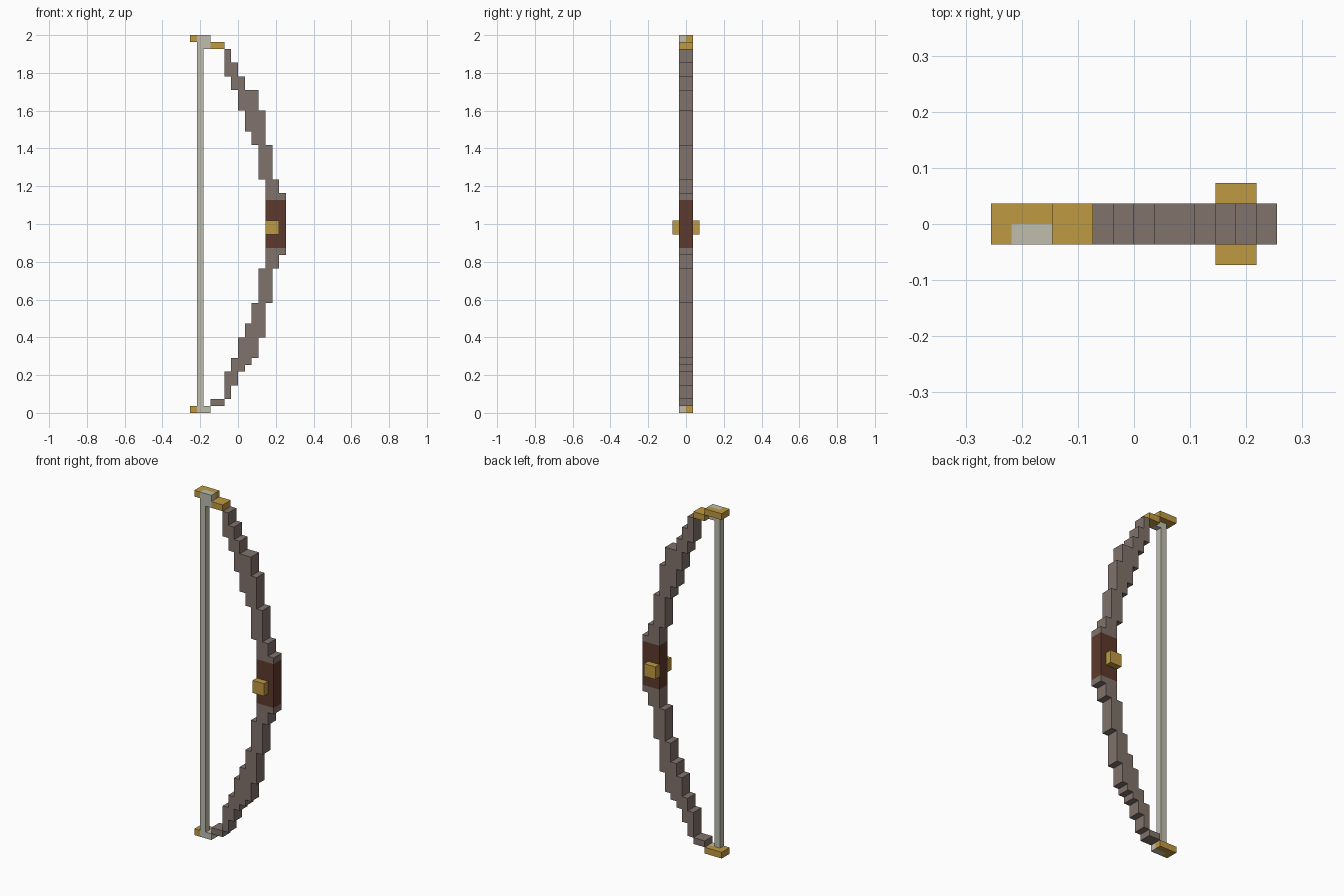
import bpy
import bmesh

if "Cube" in bpy.data.objects:
    bpy.data.objects.remove(bpy.data.objects["Cube"], do_unlink=True)

UNIT = 2 / 55  # one block of the stepped grid


def material(name, rgb):
    mat = bpy.data.materials.new(name)
    mat.use_nodes = True
    color = (*rgb, 1)
    mat.diffuse_color = color
    mat.node_tree.nodes["Principled BSDF"].inputs["Base Color"].default_value = color
    return mat


wood = material("grey_brown_wood", (0.22, 0.17, 0.145))
leather = material("dark_brown_leather", (0.11, 0.042, 0.025))
gold = material("gold", (0.53, 0.32, 0.055))
cord = material("pale_cord", (0.52, 0.51, 0.42))


def blocks(name, mat, boxes):
    """Join boxes, each given as x, y and z ranges in grid blocks."""
    bm = bmesh.new()
    for spans in boxes:
        cube = bmesh.ops.create_cube(bm, size=1)["verts"]
        for v in cube:
            for axis, (low, high) in enumerate(spans):
                v.co[axis] = UNIT * (high if v.co[axis] > 0 else low)
    mesh = bpy.data.meshes.new(name)
    bm.to_mesh(mesh)
    bm.free()
    mesh.materials.append(mat)
    obj = bpy.data.objects.new(name, mesh)
    bpy.context.collection.objects.link(obj)
    return obj


FULL, FRONT, BACK = (-1, 1), (-1, 0), (0, 1)


def limb(name, columns):
    blocks(name, wood, [((x0, x1), FULL, (z0, z1)) for x0, x1, z0, z1 in columns])


# Stepped limbs: x range, z range of each column
limb("upper_limb", [(-2, -1, 49, 53), (-1, 0, 47, 51), (0, 1, 44, 49),
                    (1, 2, 41, 47), (2, 3, 39, 47), (3, 4, 34, 44),
                    (4, 5, 31, 39), (5, 6, 31, 34), (6, 7, 31, 32)])
limb("lower_limb", [(-4, -2, 1, 2), (-2, -1, 2, 6), (-1, 0, 4, 8),
                    (0, 1, 6, 11), (1, 2, 7, 13), (2, 3, 8, 16),
                    (3, 4, 11, 21), (4, 5, 16, 24), (5, 6, 21, 24),
                    (6, 7, 23, 24)])

# Wrapped grip and the stud crossing it
blocks("grip", leather, [((4, 7), FULL, (24, 31))])
blocks("grip_stud", gold, [((4, 6), side, (26, 28)) for side in ((-2, -1), (1, 2))])

# Gold tips wrap around the string
for name, z in (("upper_tip", (54, 55)), ("lower_tip", (0, 1))):
    blocks(name, gold, [((-7, -6), FULL, z), ((-6, -4), BACK, z)])
blocks("upper_tip_step", gold, [((-4, -2), FULL, (53, 54))])

# String with a hooked loop at each end
blocks("string", cord, [((-6, -5), FRONT, (0, 55)),
                        ((-5, -4), FRONT, (53, 55)),
                        ((-5, -4), FRONT, (0, 1))])
